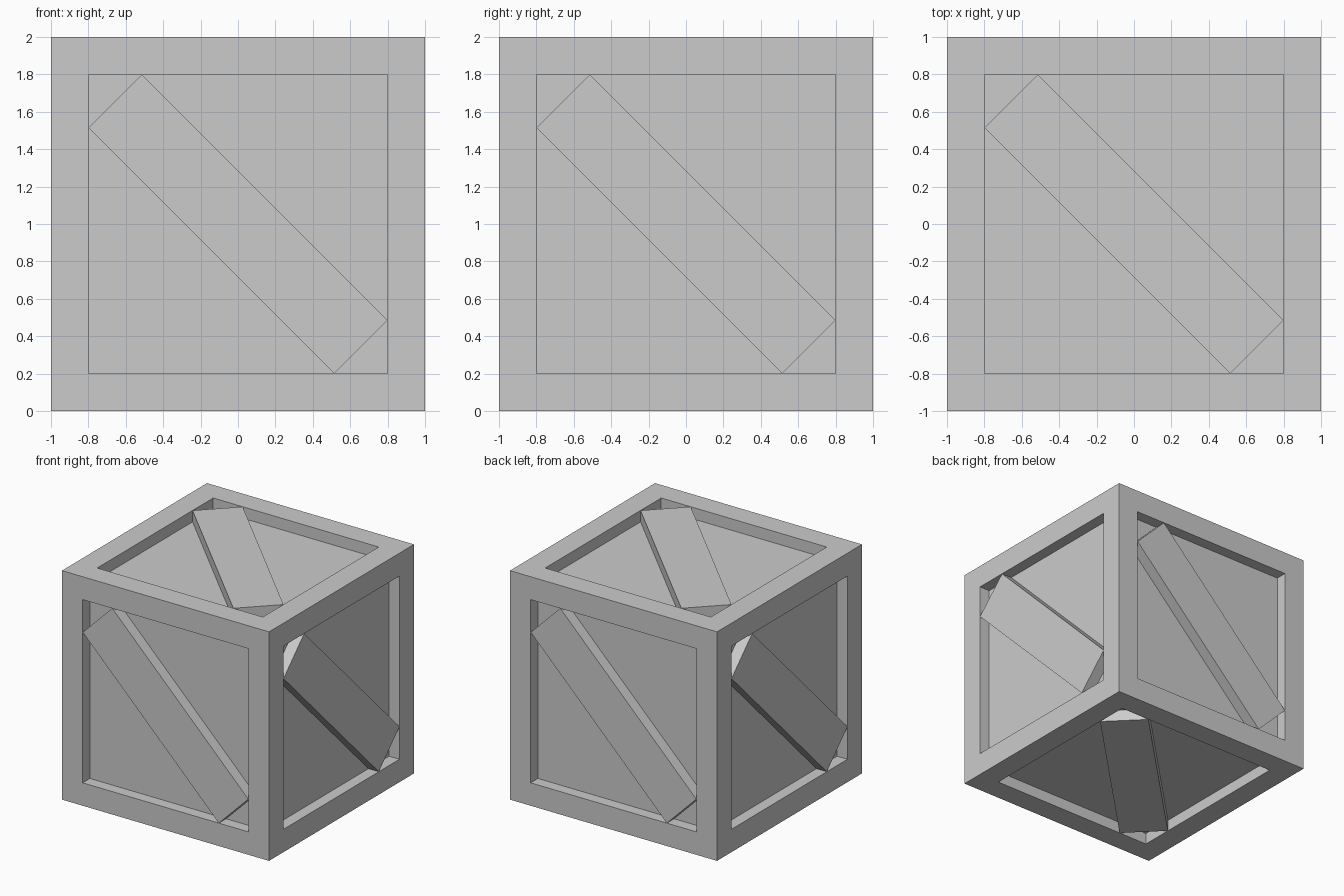
import bpy, bmesh
from math import radians
from mathutils import Matrix, Vector

if "Cube" in bpy.data.objects:
    bpy.data.objects.remove(bpy.data.objects["Cube"])

CENTRE = Vector((0, 0, 1))
FRAME, DEPTH = 0.2, 0.1   # frame width, panel recess
A, B = 0.8, 0.515         # brace corner positions inside the frame opening


def add_object(name, bm):
    bmesh.ops.recalc_face_normals(bm, faces=bm.faces[:])
    mesh = bpy.data.meshes.new(name)
    bm.to_mesh(mesh)
    bm.free()
    obj = bpy.data.objects.new(name, mesh)
    obj.location = CENTRE
    bpy.context.collection.objects.link(obj)
    return obj


# Crate body: cube with a square recess on every side
bm = bmesh.new()
bmesh.ops.create_cube(bm, size=2)
panels = bm.faces[:]
bmesh.ops.inset_individual(bm, faces=panels, thickness=FRAME, use_even_offset=True)
bm.normal_update()
panels = [f for f in bm.faces if f.calc_center_median().length > 0.5
          and max(abs(c) for c in f.normal) > 0.99
          and (f.calc_center_median() - f.normal).length < 0.01]
inward = [f.normal.copy() * -DEPTH for f in panels]
pushed = bmesh.ops.extrude_discrete_faces(bm, faces=panels)["faces"]
for f in pushed:
    offset = f.calc_center_median().normalized() * -DEPTH
    bmesh.ops.translate(bm, verts=f.verts[:], vec=offset)
add_object("crate_body", bm)


# Diagonal brace, drawn on the front and turned to each side
def brace(name, angle, axis):
    bm = bmesh.new()
    outline = [(-A, B), (-B, A), (A, -B), (B, -A)]
    face = bm.faces.new([bm.verts.new((x, -1, z)) for x, z in outline])
    ext = bmesh.ops.extrude_face_region(bm, geom=[face], use_keep_orig=True)["geom"]
    back = [v for v in ext if isinstance(v, bmesh.types.BMVert)]
    bmesh.ops.translate(bm, verts=back, vec=(0, DEPTH, 0))
    bm.transform(Matrix.Rotation(radians(angle), 4, axis))
    add_object(name, bm)


for name, angle, axis in [("front_brace", 0, 'Z'), ("right_brace", 90, 'Z'),
                          ("back_brace", 180, 'Z'), ("left_brace", 270, 'Z'),
                          ("top_brace", -90, 'X'), ("bottom_brace", 90, 'X')]:
    brace(name, angle, axis)
